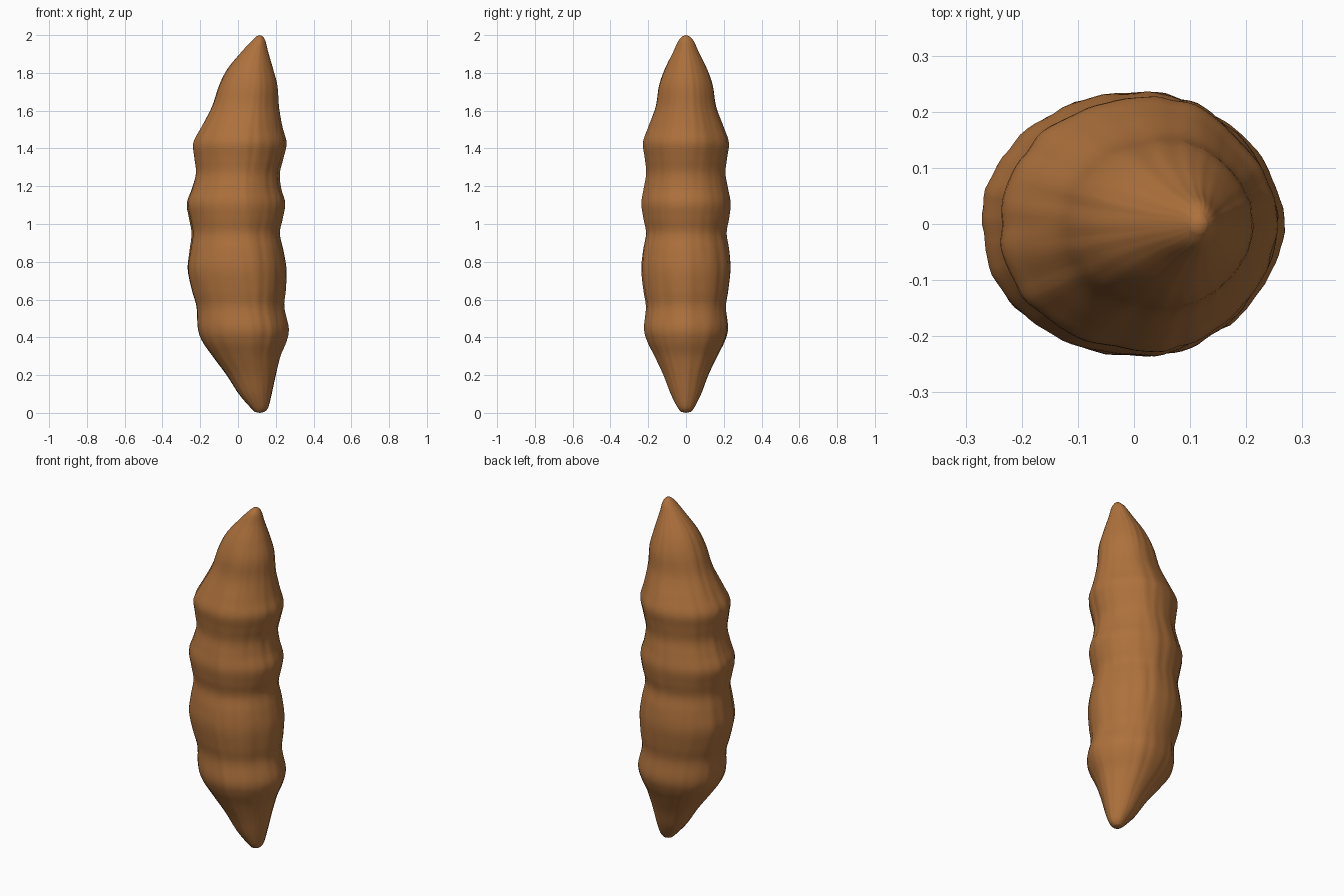
import bpy
import math
from mathutils import Vector, noise

# Remove the default cube
cube = bpy.data.objects.get("Cube")
if cube:
    bpy.data.objects.remove(cube, do_unlink=True)

SIDES = 96        # points around each ring
STEPS = 5         # rings between two profile stations

# Profile stations: height, left limit in x, right limit in x, half depth in y
STATIONS = [Vector(s) for s in (
    (.005, .09, .14, .025), (.03, .065, .16, .045), (.1, .005, .178, .08),
    (.2, -.06, .2, .118), (.3, -.135, .225, .165), (.38, -.19, .257, .205),
    (.45, -.212, .268, .222), (.56, -.218, .245, .212), (.65, -.243, .253, .225),
    (.76, -.265, .256, .236), (.86, -.254, .24, .228), (.95, -.243, .222, .213),
    (1.03, -.257, .238, .226), (1.11, -.27, .25, .235), (1.19, -.243, .228, .222),
    (1.27, -.223, .221, .209), (1.35, -.23, .24, .217), (1.43, -.235, .256, .226),
    (1.51, -.195, .236, .2), (1.62, -.138, .217, .16), (1.73, -.1, .209, .143),
    (1.82, -.055, .186, .112), (1.91, .018, .16, .068), (1.97, .073, .145, .04),
    (1.995, .1, .13, .016))]


def smooth_profile(points, steps):
    """Catmull-Rom interpolation through the stations."""
    rings = []
    for i in range(len(points) - 1):
        a, b = points[max(i - 1, 0)], points[i]
        c, d = points[i + 1], points[min(i + 2, len(points) - 1)]
        for k in range(steps):
            t = k / steps
            rings.append(b + (c - a) * (t / 2)
                         + (a * 2 - b * 5 + c * 4 - d) * (t * t / 2)
                         + (b * 3 - a - c * 3 + d) * (t ** 3 / 2))
    rings.append(points[-1])
    return rings


def ring_point(station, angle):
    """Blunt on one side, slightly pointed on the other, finely wrinkled."""
    z, x_min, x_max, depth = station
    middle = x_min + (x_max - x_min) * .56
    c, s = math.cos(angle), math.sin(angle)
    power = 1.8 if c > 0 else 2.15
    scale = (abs(c) ** power + abs(s) ** power) ** (-1 / power)
    wrinkle = noise.noise(Vector((c * 6, s * 6, z * 2.5)))
    scale *= 1 + .022 * wrinkle
    reach = (x_max - middle) if c > 0 else (middle - x_min)
    return (middle + reach * c * scale, depth * s * scale, z)


# Lumpy pod shell, skinned ring by ring
rings = smooth_profile(STATIONS, STEPS)
verts = [ring_point(r, math.tau * j / SIDES) for r in rings for j in range(SIDES)]
faces = []
for i in range(len(rings) - 1):
    low, high = i * SIDES, (i + 1) * SIDES
    for j in range(SIDES):
        n = (j + 1) % SIDES
        faces.append((low + j, low + n, high + n, high + j))

# Closed tips
bottom, top = len(verts), len(verts) + 1
verts += [(.115, 0, 0), (.115, 0, 2)]
last = (len(rings) - 1) * SIDES
for j in range(SIDES):
    n = (j + 1) % SIDES
    faces.append((bottom, n, j))
    faces.append((top, last + j, last + n))

mesh = bpy.data.meshes.new("pod_shell")
mesh.from_pydata(verts, [], faces)
mesh.polygons.foreach_set("use_smooth", [True] * len(mesh.polygons))
mesh.update()
pod = bpy.data.objects.new("pod_shell", mesh)
bpy.context.collection.objects.link(pod)

# Warm brown shell
colour = (.42, .165, .045, 1)
brown = bpy.data.materials.new("warm_brown")
brown.use_nodes = True
brown.diffuse_color = colour
shader = next(n for n in brown.node_tree.nodes if n.type == "BSDF_PRINCIPLED")
shader.inputs["Base Color"].default_value = colour
shader.inputs["Roughness"].default_value = .7
mesh.materials.append(brown)
